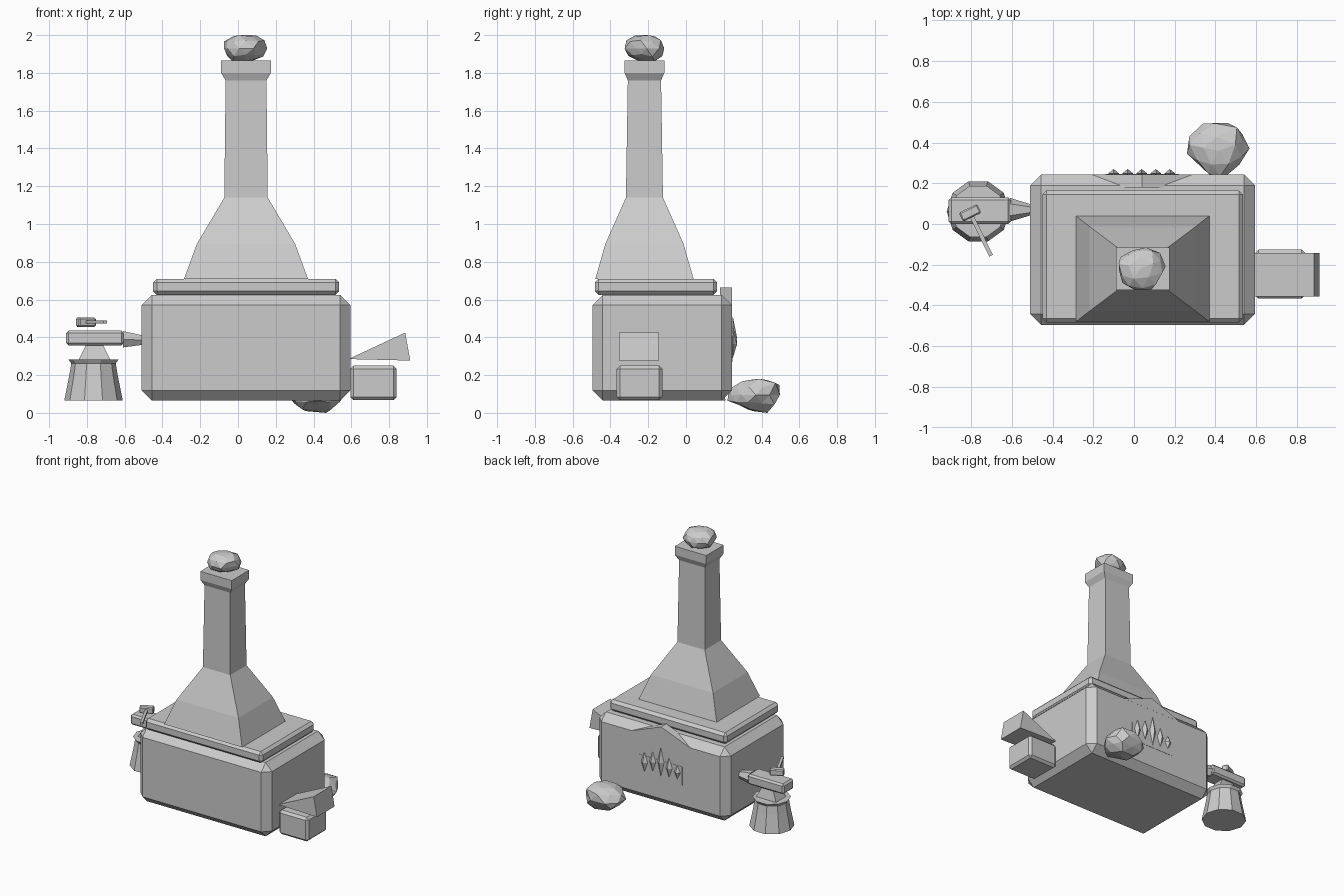
import bpy, bmesh, math, random
from mathutils import Vector, Matrix

if "Cube" in bpy.data.objects:
    bpy.data.objects.remove(bpy.data.objects["Cube"])

GREY = (0.6, 0.6, 0.6, 1)
stone = bpy.data.materials.new("plain_grey")
stone.use_nodes = True
stone.diffuse_color = GREY
stone.node_tree.nodes["Principled BSDF"].inputs["Base Color"].default_value = GREY


def finish(name, bm):
    bmesh.ops.recalc_face_normals(bm, faces=bm.faces)
    mesh = bpy.data.meshes.new(name)
    bm.to_mesh(mesh)
    bm.free()
    mesh.materials.append(stone)
    obj = bpy.data.objects.new(name, mesh)
    bpy.context.collection.objects.link(obj)
    return obj


def fit(bm, lo, hi):
    """Scale and move the mesh to fill the box from lo to hi."""
    for a in range(3):
        vals = [v.co[a] for v in bm.verts]
        low, span = min(vals), max(vals) - min(vals)
        for v in bm.verts:
            v.co[a] = lo[a] + (v.co[a] - low) / span * (hi[a] - lo[a])


def box(name, lo, hi, chamfer=0.0, turn=None):
    bm = bmesh.new()
    bmesh.ops.create_cube(bm, size=1)
    fit(bm, lo, hi)
    if chamfer:
        bmesh.ops.bevel(bm, geom=bm.edges[:], offset=chamfer, segments=1,
                        affect='EDGES', profile=0.5)
    if turn:
        bm.transform(turn)
    return finish(name, bm)


def hull(name, points):
    bm = bmesh.new()
    for p in points:
        bm.verts.new(p)
    bmesh.ops.convex_hull(bm, input=bm.verts[:])
    bmesh.ops.dissolve_limit(bm, angle_limit=0.01, verts=bm.verts[:], edges=bm.edges[:])
    return finish(name, bm)


def loft(name, rings):
    """Join equal-sized rings of points and cap both ends."""
    bm = bmesh.new()
    loops = [[bm.verts.new(p) for p in ring] for ring in rings]
    for a, b in zip(loops, loops[1:]):
        for i in range(len(a)):
            j = (i + 1) % len(a)
            bm.faces.new((a[i], a[j], b[j], b[i]))
    bm.faces.new(loops[0])
    bm.faces.new(loops[-1])
    return finish(name, bm)


def rect(x, y, hx, hy, z):
    return [(x + sx * hx, y + sy * hy, z) for sx, sy in ((-1, -1), (1, -1), (1, 1), (-1, 1))]


def circle(x, y, r, z, n=10):
    return [(x + r * math.cos(math.tau * i / n), y + r * math.sin(math.tau * i / n), z)
            for i in range(n)]


def rock(name, seed, lo, hi, taper=0.0):
    """Rough faceted lump, narrower toward its -y end."""
    rng = random.Random(seed)
    bm = bmesh.new()
    bmesh.ops.create_icosphere(bm, subdivisions=2, radius=1)
    bmesh.ops.transform(bm, matrix=Matrix.Rotation(0.4, 3, 'Z'), verts=bm.verts[:])
    for v in bm.verts:
        v.co *= rng.uniform(0.86, 1.1)
        k = 1 + taper * v.co.y
        v.co.x *= k
        v.co.z *= k
    fit(bm, lo, hi)
    return finish(name, bm)


# Forge body and top slab
box("forge_body", (-0.51, -0.495, 0.065), (0.595, 0.243, 0.625), 0.054)
box("top_slab", (-0.45, -0.483, 0.625), (0.535, 0.165, 0.71), 0.02)

# Hood, chimney shaft and flared cap
cx, cy = 0.0425, -0.22
profile = [(0.328, 0.26, 0.71), (0.26, 0.207, 0.895), (0.115, 0.098, 1.14),
           (0.108, 0.088, 1.76), (0.132, 0.105, 1.80), (0.132, 0.105, 1.865)]
loft("chimney_hood", [rect(cx, cy, hx, hy, z) for hx, hy, z in profile])
rock("smoke_puff", 4, (-0.075, -0.325, 1.86), (0.155, -0.115, 2.0))

# Gable on the back edge
hull("back_gable", [(x, y, z) for y in (0.18, 0.2435)
                    for x, z in ((-0.21, 0.57), (0.04, 0.665), (0.29, 0.57))])

# Fire opening with a row of flames
box("fire_opening", (-0.14, 0.235, 0.27), (0.22, 0.245, 0.41))
for i, (low, high) in enumerate([(0.31, 0.41), (0.30, 0.45), (0.29, 0.51),
                                 (0.31, 0.46), (0.29, 0.44)]):
    x, mid = -0.1 + 0.069 * i, (low + high) / 2
    hull(f"flame_{i + 1}", [(x, 0.248, low), (x, 0.248, high), (x - 0.027, 0.248, mid),
                            (x + 0.027, 0.248, mid), (x, 0.226, mid), (x, 0.27, mid)])

# Bellows box and wedge on the left side
box("bellows_box", (0.595, -0.367, 0.067), (0.84, -0.125, 0.25), 0.017)
hull("bellows_wedge", [(x, y, z) for y in (-0.355, -0.143)
                       for x, z in ((0.585, 0.285), (0.885, 0.425), (0.912, 0.277))])

# Boulder behind the body
rock("boulder", 11, (0.26, 0.22, 0.0), (0.567, 0.497, 0.18), 0.3)

# Stump, anvil foot, anvil and horn
ax, ay = -0.765, 0.062
loft("stump", [circle(ax, ay, r, z) for r, z in
               ((0.155, 0.065), (0.128, 0.2), (0.118, 0.262), (0.132, 0.282))])
loft("anvil_foot", [rect(-0.76, 0.065, 0.085, 0.06, 0.28),
                    rect(-0.76, 0.065, 0.045, 0.04, 0.36)])
box("anvil", (-0.91, 0.0, 0.357), (-0.605, 0.13, 0.435), 0.013)
loft("anvil_horn", [[(x, 0.07 + ry * math.cos(math.tau * i / 6), z + rz * math.sin(math.tau * i / 6))
                     for i in range(6)]
                    for x, ry, z, rz in ((-0.61, 0.058, 0.39, 0.05), (-0.5, 0.025, 0.385, 0.028))])

# Hammer lying over the anvil
turn = Matrix.Translation((-0.805, 0.055, 0.48)) @ Matrix.Rotation(math.radians(26), 4, 'Z')
box("hammer_head", (-0.05, -0.024, -0.024), (0.05, 0.024, 0.024), 0.007, turn)
box("hammer_handle", (-0.01, -0.235, -0.008), (0.01, 0.0, 0.008), 0.0, turn)
